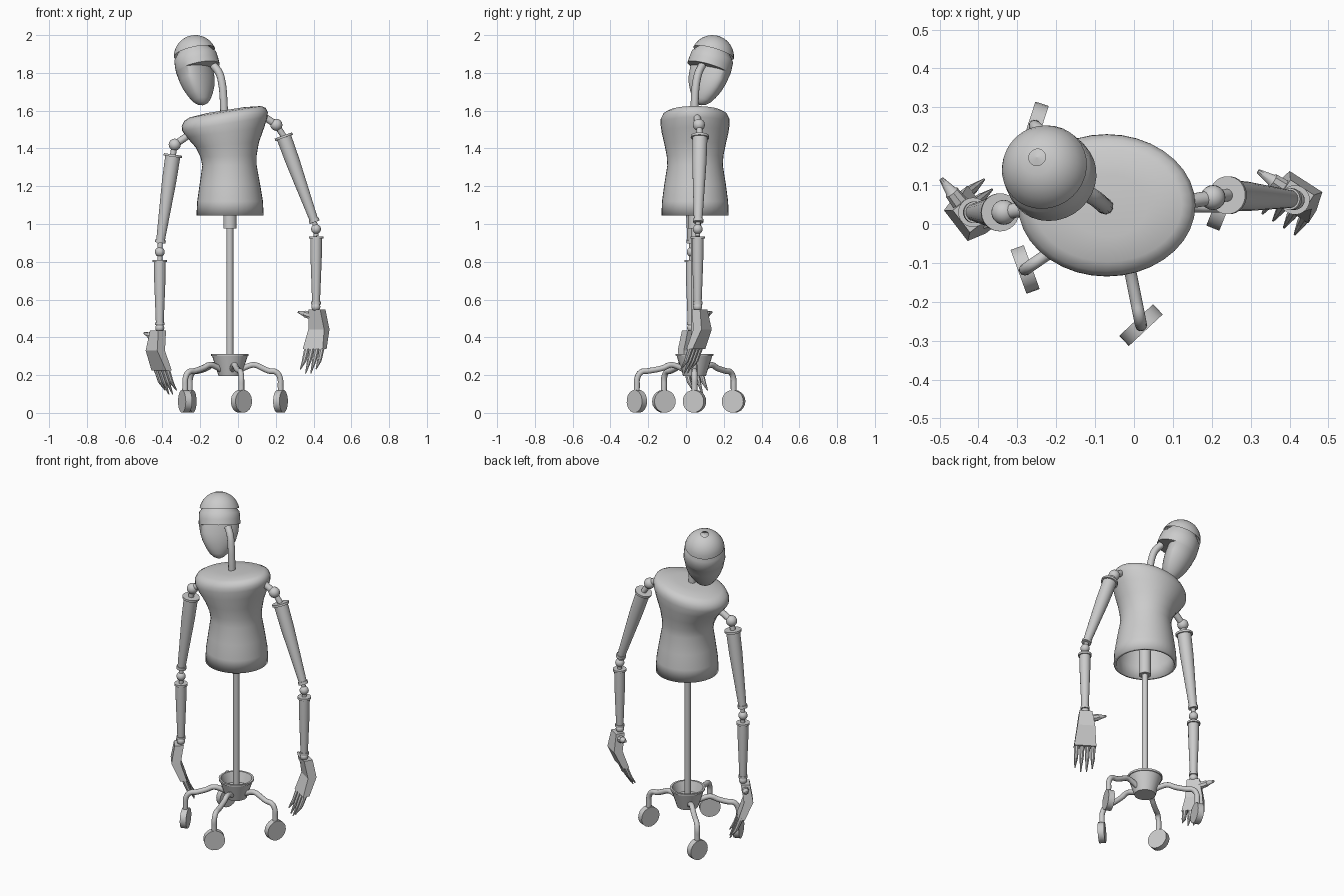
import bpy, bmesh, math
from mathutils import Vector as V

if "Cube" in bpy.data.objects:
    bpy.data.objects.remove(bpy.data.objects["Cube"])


def finish(name, bm, angle=35):
    bmesh.ops.remove_doubles(bm, verts=bm.verts, dist=1e-5)
    bmesh.ops.recalc_face_normals(bm, faces=bm.faces)
    me = bpy.data.meshes.new(name)
    bm.to_mesh(me)
    bm.free()
    ob = bpy.data.objects.new(name, me)
    bpy.context.collection.objects.link(ob)
    if angle:
        smooth(ob, angle)
    return ob


def smooth(ob, angle=35):
    bpy.ops.object.select_all(action='DESELECT')
    ob.select_set(True)
    bpy.context.view_layer.objects.active = ob
    bpy.ops.object.shade_smooth_by_angle(angle=math.radians(angle))


def loft(name, rings, cap_start=True, cap_end=True, angle=35):
    """Skin a list of point rings of equal length."""
    bm = bmesh.new()
    vs = [[bm.verts.new(p) for p in r] for r in rings]
    n = len(rings[0])
    for a, b in zip(vs, vs[1:]):
        for i in range(n):
            j = (i + 1) % n
            bm.faces.new((a[i], a[j], b[j], b[i]))
    if cap_start:
        bm.faces.new(vs[0])
    if cap_end:
        bm.faces.new(vs[-1])
    return finish(name, bm, angle)


def turned(name, p0, p1, profile, n=24, angle=35):
    """Turned part from p0 to p1; profile = (fraction along, radius)."""
    p0, p1 = V(p0), V(p1)
    q = V((0, 0, 1)).rotation_difference(p1 - p0)
    rings = []
    for t, r in profile:
        c = p0.lerp(p1, t)
        rings.append([c + q @ V((r * math.cos(k * math.tau / n), r * math.sin(k * math.tau / n), 0))
                      for k in range(n)])
    return loft(name, rings, angle=angle)


def ball(name, c, r):
    bm = bmesh.new()
    bmesh.ops.create_uvsphere(bm, u_segments=20, v_segments=12, radius=r)
    bmesh.ops.translate(bm, verts=bm.verts, vec=V(c))
    return finish(name, bm, 60)


def tube(name, pts, r):
    cu = bpy.data.curves.new(name, 'CURVE')
    cu.dimensions = '3D'
    cu.bevel_depth, cu.bevel_resolution, cu.resolution_u = r, 3, 5
    cu.use_fill_caps = True
    sp = cu.splines.new('BEZIER')
    sp.bezier_points.add(len(pts) - 1)
    for b, p in zip(sp.bezier_points, pts):
        b.co = p
        b.handle_left_type = b.handle_right_type = 'AUTO'
    ob = bpy.data.objects.new(name, cu)
    bpy.context.collection.objects.link(ob)
    bpy.ops.object.select_all(action='DESELECT')
    ob.select_set(True)
    bpy.context.view_layer.objects.active = ob
    bpy.ops.object.convert(target='MESH')
    smooth(bpy.context.view_layer.objects.active, 50)


CX, CY = -0.043, 0.045

# Torso: hollow dress form with tilted shoulders (cx, rx, ry, z, slope)
torso = []
for cx, rx, ry, z, s in [(-.042, .178, .178, 1.045, 0), (-.042, .174, .175, 1.12, 0),
                         (-.043, .160, .163, 1.21, 0), (-.045, .144, .147, 1.31, 0),
                         (-.05, .149, .150, 1.36, .03), (-.057, .168, .162, 1.42, .08),
                         (-.066, .205, .177, 1.485, .13), (-.070, .226, .183, 1.53, .16),
                         (-.070, .228, .182, 1.555, .16), (-.069, .216, .170, 1.58, .16),
                         (-.067, .190, .145, 1.594, .16), (-.065, .10, .08, 1.603, .16)]:
    torso.append([V((cx + rx * math.cos(a), .048 + ry * math.sin(a), z + s * rx * math.cos(a)))
                  for a in [k * math.tau / 36 for k in range(36)]])
ob = loft("torso", torso, cap_start=False, angle=50)
sol = ob.modifiers.new("shell", 'SOLIDIFY')
sol.thickness, sol.offset = .015, -1

# Head: capsule skull, stepped at the nape, with a tapering jaw
up = V((-.22, .30, 1)).normalized()
face = V((-.8, .6, 0))
face = (face - up * face.dot(up)).normalized()
side = up.cross(face)
hc, R = V((-.226, .14, 1.886)), .114
prof = [(R * math.sin(a), R * math.cos(a), 1, 0) for a in [math.pi / 2 * (1 - k / 8) for k in range(8)]]
prof = [(R, .001, 1, 0)] + prof[:0:-1]
prof += [(0, R, 1, 0), (-.035, .117, 1, 0), (-.068, .118, 1, 0), (-.07, .117, .45, 0),
         (-.12, .110, .48, 0), (-.165, .096, .52, .003), (-.205, .075, .6, .008),
         (-.238, .052, .7, .013), (-.257, .030, .9, .016), (-.266, .008, 1, .016)]
head = []
for h, r, back, shift in prof:
    ring = []
    for k in range(32):
        a = k * math.tau / 32
        f = r * math.sin(a)
        ring.append(hc + up * h + side * (r * math.cos(a)) + face * ((f if f > 0 else f * back) + shift))
    head.append(ring)
loft("head", head, angle=40)

# Neck
tube("neck", [(-.13, .085, 1.84), (-.100, .066, 1.80), (-.084, .053, 1.74),
              (-.077, .047, 1.67), (-.073, .045, 1.58)], .021)

# Stand: pole, sleeve and hollow cup
turned("pole", (CX, CY, .20), (CX, CY, 1.58), [(0, .018), (1, .018)])
turned("pole_sleeve", (CX, CY, .975), (CX, CY, 1.2), [(0, .035), (1, .035)])
turned("base_cup", (CX, CY, .195), (CX, CY, .312),
       [(0, .060), (.9, .094), (.9, .099), (1, .1), (1, .088), (.5, .068)])

# Curved legs with swivelled wheels (x, y, heading)
for i, (wx, wy, head_a) in enumerate([(-.255, .252, 72), (-.28, -.117, 110), (.018, -.26, 43), (.225, .045, 68)]):
    d = V((wx - CX, wy - CY, 0))
    L = d.length
    d.normalize()
    pts = [V((CX, CY, z)) + d * s for s, z in
           [(.05, .225), (.09, .245), (.13, .254), (.17, .238), (L - .06, .222),
            (L - .025, .217), (L - .004, .19), (L, .14), (L, .065)]]
    tube("leg_%d" % i, pts, .0155)
    a = math.radians(head_a + 90)
    ax = V((math.cos(a), math.sin(a), 0)) * .018
    c = V((wx, wy, .061))
    turned("wheel_%d" % i, c - ax, c + ax, [(0, .06), (1, .06)], n=20)


def hand(tag, wrist, u, flip):
    """Blocky bent palm with four pointed fingers and a thumb."""
    w, u = V(wrist), V((*u, 0)).normalized()
    n = V((-u.y, u.x, 0)) * flip

    def at(a, b, z):
        return w + u * a + n * b + V((0, 0, z))
    rings = []
    for b, z, hw, ht in [(-.012, -.015, .036, .026), (-.030, -.12, .050, .026), (.012, -.225, .063, .019)]:
        rings.append([at(-hw, b - ht, z), at(hw, b - ht, z), at(hw, b + ht, z), at(-hw, b + ht, z)])
    loft(tag + "_palm", rings, angle=0)
    for k in range(4):
        x = -.047 + k * .0313
        tip = -.33 if k in (0, 3) else -.352
        mid = at(x * 1.02, .04, -.285)
        turned("%s_finger_base_%d" % (tag, k), at(x, .010, -.21), mid, [(0, .015), (1, .0125)], n=8)
        turned("%s_finger_tip_%d" % (tag, k), mid, at(x * 1.05, .074, tip), [(-.05, .0125), (1, .003)], n=8)
    turned(tag + "_thumb", at(-.03, -.012, -.05), at(-.118, -.012, -.028),
           [(0, .022), (.5, .019), (.55, .015), (1, .006)], n=8)


def arm(tag, root, shoulder, top, low, elbow, ftop, fend, wrist, u, flip):
    """Ball-jointed arm made of flanged tapering segments."""
    turned(tag + "_shoulder_rod", root, shoulder, [(0, .019), (1, .019)], n=16)
    ball(tag + "_shoulder_ball", shoulder, .032)
    turned(tag + "_shoulder_pin", shoulder, top, [(0, .016), (1, .016)], n=16)
    turned(tag + "_upper", top, low, [(0, .049), (.026, .049), (.026, .040), (.3, .038), (.965, .023),
                                      (.965, .028), (1, .028)])
    turned(tag + "_elbow_pin", low, ftop, [(0, .013), (1, .013)], n=16)
    ball(tag + "_elbow_ball", elbow, .026)
    turned(tag + "_forearm", ftop, fend, [(0, .038), (.035, .038), (.035, .031), (.3, .030), (.96, .021),
                                          (.96, .026), (1, .026)])
    turned(tag + "_wrist_pin", fend, V(wrist) - V((0, 0, .03)), [(0, .012), (1, .012)], n=16)
    ball(tag + "_wrist_ball", wrist, .024)
    hand(tag, wrist, u, flip)


# Arms
arm("right_arm", (.12, .055, 1.58), (.203, .068, 1.525), (.240, .074, 1.468), (.406, .064, 1.01),
    (.413, .062, .973), (.414, .062, .935), (.413, .062, .575), (.412, .062, .562), (.84, -.54), -1)
arm("left_arm", (-.24, .045, 1.485), (-.335, .03, 1.42), (-.344, .03, 1.368), (-.412, .03, .90),
    (-.414, .03, .852), (-.414, .03, .81), (-.414, .03, .465), (-.414, .03, .45), (.61, -.79), 1)
